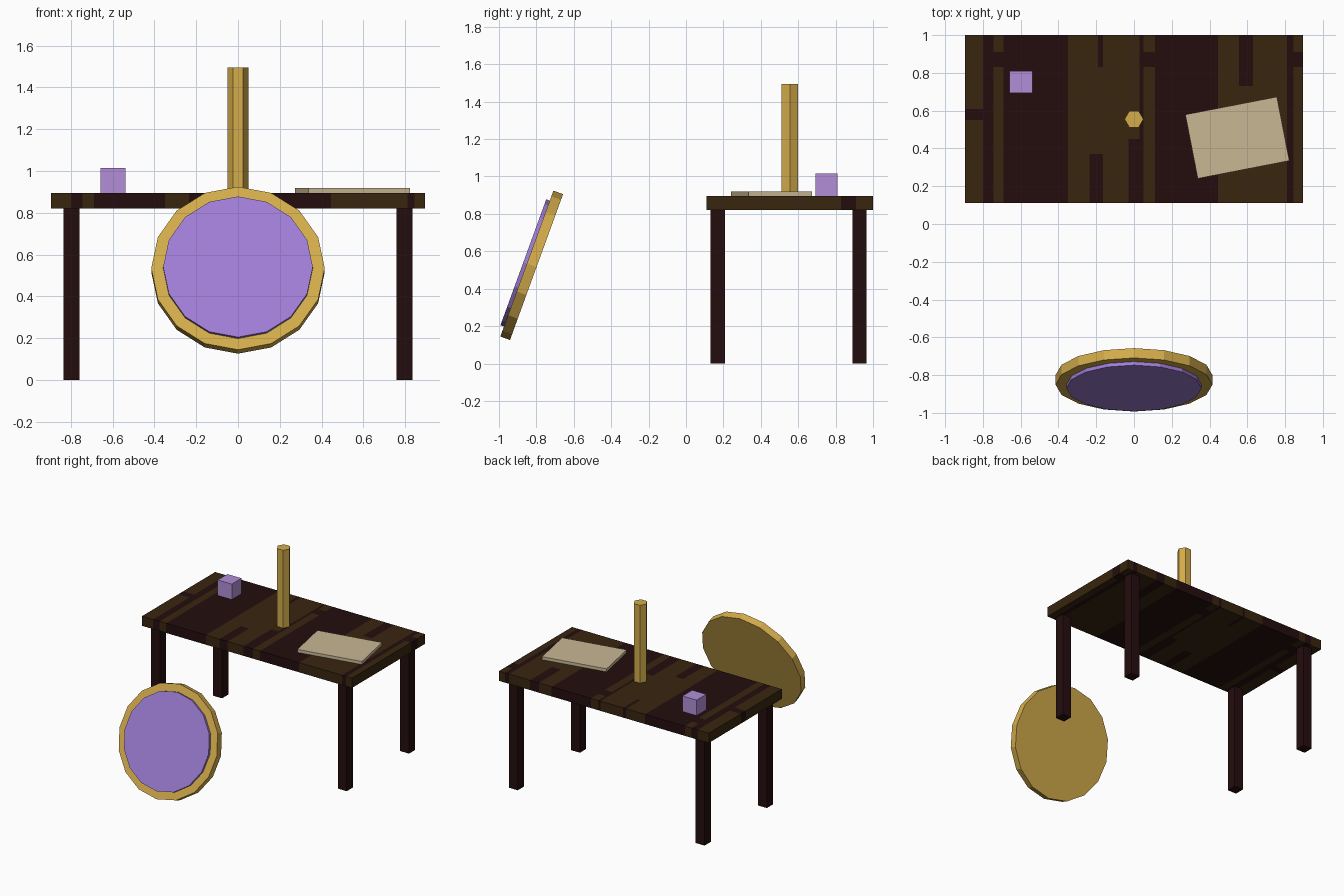
import bpy, bmesh
from math import radians, pi
from mathutils import Matrix, Vector

if "Cube" in bpy.data.objects:
    bpy.data.objects.remove(bpy.data.objects["Cube"], do_unlink=True)


def material(name, *srgb):
    rgb = [((c / 255 + 0.055) / 1.055) ** 2.4 if c > 10 else c / 255 / 12.92 for c in srgb]
    mat = bpy.data.materials.new(name)
    mat.use_nodes = True
    mat.diffuse_color = (*rgb, 1)
    mat.node_tree.nodes["Principled BSDF"].inputs["Base Color"].default_value = (*rgb, 1)
    return mat


dark_wood = material("dark_wood", 36, 13, 14)
brown_grain = material("brown_grain", 56, 37, 15)
gold = material("gold", 212, 172, 75)
violet = material("violet", 160, 126, 214)
lilac = material("lilac", 178, 143, 215)
parchment = material("parchment", 200, 183, 147)


def finish(bm, name, *mats):
    mesh = bpy.data.meshes.new(name)
    bm.to_mesh(mesh)
    bm.free()
    for mat in mats:
        mesh.materials.append(mat)
    obj = bpy.data.objects.new(name, mesh)
    bpy.context.collection.objects.link(obj)
    return obj


def box_mesh(centre, size, turn=0):
    bm = bmesh.new()
    place = Matrix.Translation(centre) @ Matrix.Rotation(radians(turn), 4, "Z")
    bmesh.ops.create_cube(bm, size=1, matrix=place @ Matrix.Diagonal((*size, 1)))
    return bm


def prism(name, sides, radius, depth, matrix, mat):
    bm = bmesh.new()
    bmesh.ops.create_cone(bm, cap_ends=True, segments=sides, radius1=radius,
                          radius2=radius, depth=depth, matrix=matrix)
    return finish(bm, name, mat)


# Table top: lengthwise grain bands (x0, x1, y0, y1), cut into the slab
FRONT, BACK = 0.11, 1.0
bands = [
    (-0.90, -0.80, FRONT, 0.55), (-0.90, -0.80, 0.61, BACK),
    (-0.745, -0.69, FRONT, 0.83), (-0.745, -0.69, 0.91, BACK),
    (-0.35, -0.235, FRONT, BACK), (-0.235, -0.19, 0.37, BACK),
    (-0.19, -0.165, 0.37, 0.83),
    (-0.165, -0.03, FRONT, BACK), (-0.03, 0.03, 0.45, BACK),
    (0.05, 0.11, FRONT, 0.83), (0.05, 0.11, 0.91, BACK),
    (0.445, 0.555, FRONT, BACK), (0.555, 0.63, FRONT, 0.73),
    (0.63, 0.81, FRONT, BACK),
    (0.845, 0.90, FRONT, 0.83), (0.845, 0.90, 0.91, BACK),
]
bm = box_mesh((0, 0.555, 0.858), (1.79, 0.89, 0.075))
for axis, normal in ((0, Vector((1, 0, 0))), (1, Vector((0, 1, 0)))):
    for cut in sorted({b[2 * axis + i] for b in bands for i in (0, 1)}):
        bmesh.ops.bisect_plane(bm, geom=bm.verts[:] + bm.edges[:] + bm.faces[:],
                               plane_co=normal * cut, plane_no=normal)
for face in bm.faces:
    c = face.calc_center_median()
    face.material_index = int(any(
        x0 <= c.x <= x1 and y0 - 0.001 <= c.y <= y1 + 0.001 for x0, x1, y0, y1 in bands))
finish(bm, "table_top", dark_wood, brown_grain)

# Table legs
for side, x in (("left", 0.797), ("right", -0.797)):
    for end, y in (("front", 0.17), ("back", 0.928)):
        finish(box_mesh((x, y, 0.41), (0.076, 0.076, 0.82)), f"{end}_{side}_leg", dark_wood)

# Items on the table
prism("post", 6, 0.05, 0.6, Matrix.Translation((0, 0.555, 1.195)) @ Matrix.Rotation(pi / 2, 4, "Z"), gold)
finish(box_mesh((-0.598, 0.752, 0.955), (0.12, 0.118, 0.12)), "small_block", lilac)
finish(box_mesh((0.547, 0.457, 0.907), (0.494, 0.345, 0.024), 11), "sheet", parchment)

# Leaning disc: gold rim and back, raised violet face
lean = Matrix.Translation((0, -0.825, 0.525)) @ Matrix.Rotation(radians(70), 4, "X")
prism("disc_rim", 16, 0.415, 0.055, lean, gold)
prism("disc_face", 16, 0.358, 0.03, lean @ Matrix.Translation((0, 0, 0.0325)), violet)
